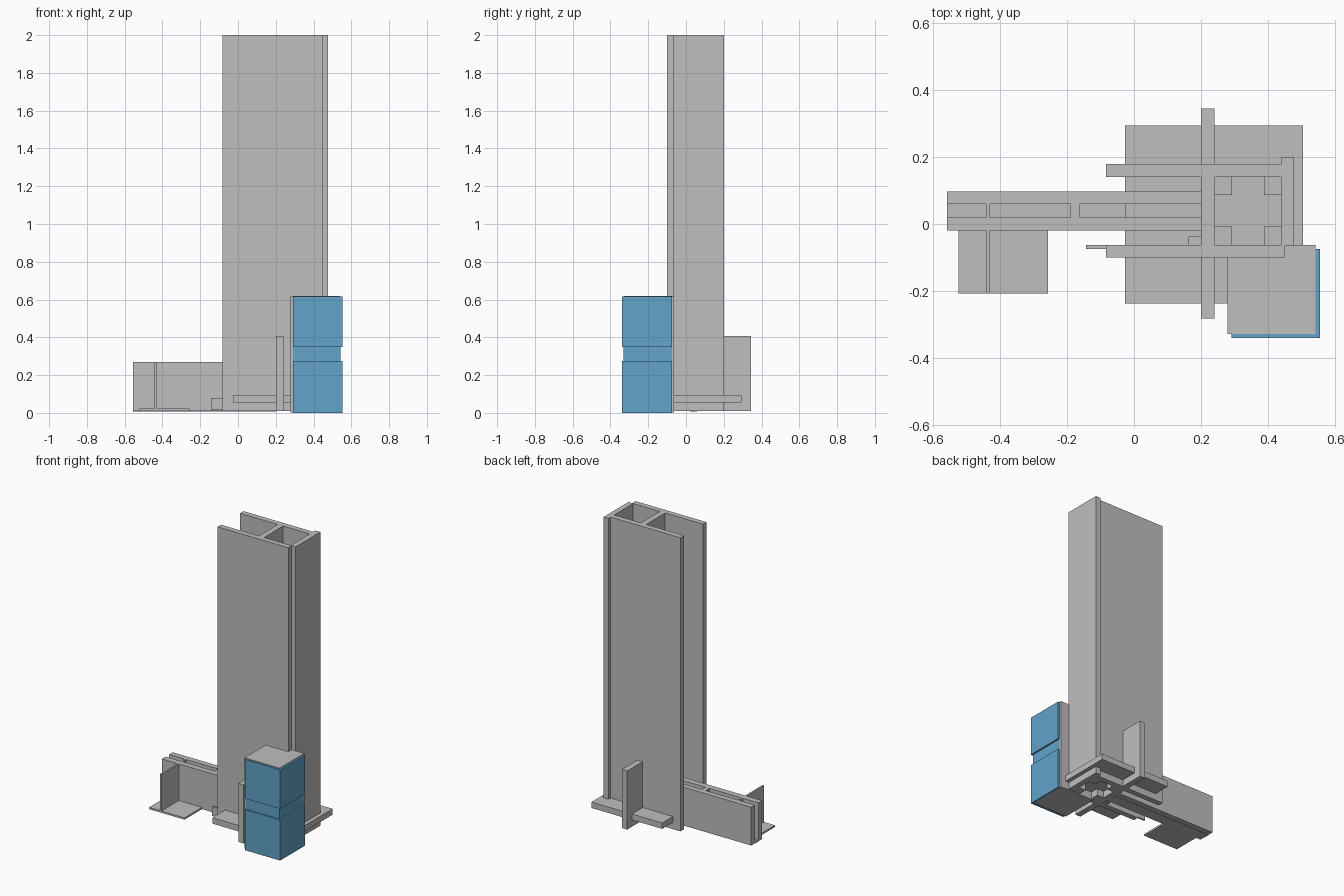
import bpy

if "Cube" in bpy.data.objects:
    bpy.data.objects.remove(bpy.data.objects["Cube"], do_unlink=True)


def make_material(name, color):
    mat = bpy.data.materials.new(name)
    mat.use_nodes = True
    mat.diffuse_color = color
    mat.node_tree.nodes["Principled BSDF"].inputs["Base Color"].default_value = color
    return mat


grey = make_material("concrete grey", (0.52, 0.52, 0.52, 1))
blue = make_material("panel blue", (0.122, 0.366, 0.585, 1))


def box(name, x, y, z, mat=grey):
    """Box from its (low, high) extent on each axis."""
    spans = (x, y, z)
    bpy.ops.mesh.primitive_cube_add(size=1, location=[(a + b) / 2 for a, b in spans])
    ob = bpy.context.object
    ob.name = name
    ob.scale = [b - a for a, b in spans]
    bpy.ops.object.transform_apply(location=False, rotation=False, scale=True)
    ob.data.materials.append(mat)
    return ob


# Tower: two long walls, one end wall and an inner web
tower = (0.01, 2.0)
box("tower_front_wall", (-0.083, 0.448), (-0.1, -0.063), tower)
box("tower_back_wall", (-0.083, 0.44), (0.14, 0.178), tower)
box("tower_end_wall", (0.44, 0.477), (-0.065, 0.2), tower)
box("tower_web", (0.2, 0.24), (-0.063, 0.14), tower)

# Buttress fins in line with the web
for name, y in (("front_fin", (-0.282, -0.1)), ("back_fin", (0.178, 0.344))):
    box(name, (0.2, 0.24), y, (0.01, 0.407))

# Square base slab with short posts in the shaft corners
box("base_slab", (-0.027, 0.504), (-0.237, 0.293), (0.056, 0.096))
for i, x in enumerate(((0.24, 0.292), (0.387, 0.44))):
    for j, y in enumerate(((-0.063, -0.008), (0.086, 0.14))):
        box(f"corner_post_{i}_{j}", x, y, (0.01, 0.15))

# Low arm: twin rails, spacers and a channel floor
arm = (0.01, 0.27)
box("arm_front_rail", (-0.557, 0.2), (-0.02, 0.02), arm)
box("arm_back_rail", (-0.557, 0.2), (0.059, 0.097), arm)
box("arm_spacer", (-0.189, -0.161), (0.02, 0.059), arm)
box("arm_cross_fin", (-0.441, -0.429), (-0.207, 0.059), arm)
box("arm_floor", (-0.557, 0.2), (0.02, 0.059), (0.008, 0.02))
box("arm_foot_plate", (-0.522, -0.256), (-0.207, -0.02), (0.01, 0.022))

# Small plates near the tower foot
box("side_tab", (-0.143, -0.083), (-0.075, -0.063), (0.016, 0.08))
box("inner_tab", (0.162, 0.2), (-0.063, -0.037), (0.016, 0.12))

# Corner cabinet with blue cladding on its two outer faces
box("cabinet_body", (0.278, 0.541), (-0.327, -0.063), (0.003, 0.618))
for name, z in (("lower", (0.0, 0.275)), ("upper", (0.35, 0.615))):
    box(f"{name}_front_panel", (0.29, 0.554), (-0.34, -0.327), z, blue)
    box(f"{name}_side_panel", (0.541, 0.554), (-0.327, -0.075), z, blue)
box("middle_front_band", (0.29, 0.543), (-0.331, -0.327), (0.275, 0.35), blue)
box("middle_side_band", (0.541, 0.543), (-0.327, -0.075), (0.275, 0.35), blue)
